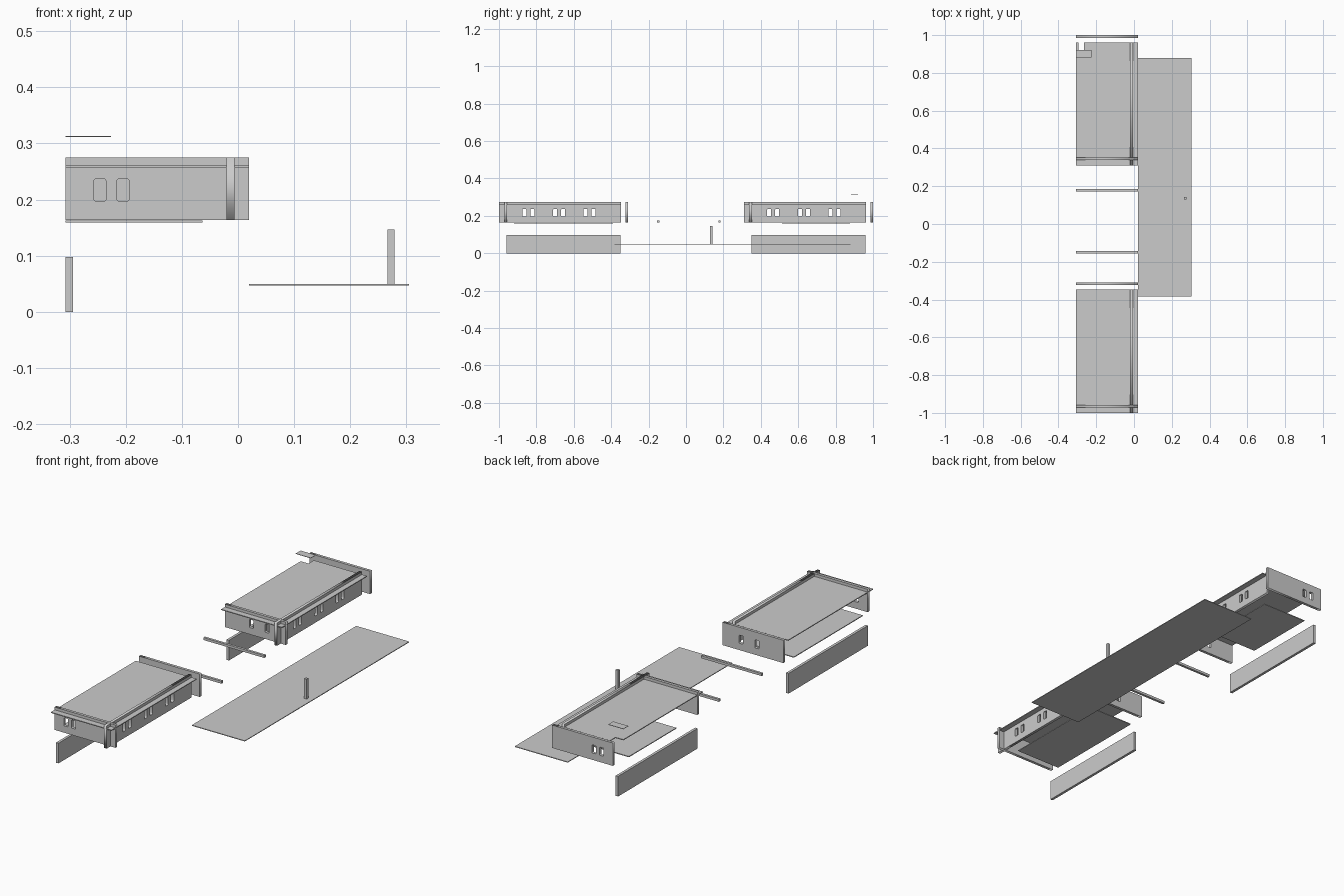
import bpy, bmesh, math
from mathutils import Matrix, Vector

if "Cube" in bpy.data.objects:
    bpy.data.objects.remove(bpy.data.objects["Cube"])


def link(name, mesh):
    ob = bpy.data.objects.new(name, mesh)
    bpy.context.collection.objects.link(ob)
    return ob


def prism(name, outline, z0, z1):
    """Flat plate from an xy outline."""
    bm = bmesh.new()
    face = bm.faces.new([bm.verts.new((x, y, z0)) for x, y in outline])
    top = bmesh.ops.extrude_face_region(bm, geom=[face])["geom"]
    verts = [v for v in top if isinstance(v, bmesh.types.BMVert)]
    bmesh.ops.translate(bm, vec=(0, 0, z1 - z0), verts=verts)
    bmesh.ops.recalc_face_normals(bm, faces=bm.faces)
    mesh = bpy.data.meshes.new(name)
    bm.to_mesh(mesh)
    bm.free()
    return link(name, mesh)


def rect(x0, x1, y0, y1):
    return [(x0, y0), (x1, y0), (x1, y1), (x0, y1)]


def box(name, x0, x1, y0, y1, z0, z1):
    return prism(name, rect(x0, x1, y0, y1), z0, z1)


def window_outline(c):
    """Tall opening with rounded corners, centred at c along the wall."""
    w, z0, z1, r = 0.0107, 0.197, 0.237, 0.004
    pts = []
    corners = [(c + w - r, z1 - r), (c - w + r, z1 - r), (c - w + r, z0 + r), (c + w - r, z0 + r)]
    for i, (x, y) in enumerate(corners):
        for k in range(4):
            a = math.radians(90 * i + 30 * k)
            pts.append((x + r * math.cos(a), y + r * math.sin(a)))
    return pts


def wall(name, axis, a0, a1, mid, windows):
    """Wall running along an axis, with window openings through it."""
    cu = bpy.data.curves.new(name, 'CURVE')
    cu.dimensions, cu.fill_mode, cu.extrude = '2D', 'BOTH', WALL_T / 2
    for pts in [rect(a0, a1, WALL_Z0, WALL_Z1)] + [window_outline(c) for c in windows]:
        sp = cu.splines.new('POLY')
        sp.points.add(len(pts) - 1)
        for p, (x, y) in zip(sp.points, pts):
            p.co = (x, y, 0, 1)
        sp.use_cyclic_u = True
    tmp = bpy.data.objects.new(name + "_outline", cu)
    bpy.context.collection.objects.link(tmp)
    bpy.context.view_layer.update()
    deps = bpy.context.evaluated_depsgraph_get()
    mesh = bpy.data.meshes.new_from_object(tmp.evaluated_get(deps))
    bpy.data.objects.remove(tmp)
    if axis == 'X':
        m = Matrix(((1, 0, 0, 0), (0, 0, -1, mid), (0, 1, 0, 0), (0, 0, 0, 1)))
    else:
        m = Matrix(((0, 0, 1, mid), (1, 0, 0, 0), (0, 1, 0, 0), (0, 0, 0, 1)))
    mesh.transform(m)
    return link(name, mesh)


LEFT, RIGHT = -0.307, 0.02
WALL_T, WALL_Z0, WALL_Z1 = 0.014, 0.164, 0.275
ROOF_Z0, ROOF_Z1 = 0.2575, 0.2615
OUTER, INNER = (-0.246, -0.205), (-0.165, -0.08)

# Two wings: y of the roof front edge, front window places, back window places, floor range
wings = {
    "front": (-1.0, OUTER, INNER, (-0.92, -0.39)),
    "back": (0.309, INNER, OUTER, (0.512, 0.877)),
}
for wing, (y0, front_win, back_win, floor) in wings.items():
    y1 = y0 + 0.653
    # walls cross each other at the corner and rise above the roof
    wall(wing + "_wing_front_wall", 'X', LEFT, RIGHT, y0 + 0.036, front_win)
    wall(wing + "_wing_back_wall", 'X', LEFT, RIGHT, y0 + 0.684, back_win)
    side = [y0 + d + s for d in (0.157, 0.322, 0.484) for s in (-0.0215, 0.0215)]
    wall(wing + "_wing_side_wall", 'Y', y0, y1, -0.0135, side)
    # roof, with a stair notch on the back wing
    outline = rect(LEFT, RIGHT, y0, y1)
    if wing == "back":
        outline = outline[:3] + [(-0.265, y1), (-0.265, 0.92), (LEFT, 0.92)]
    prism(wing + "_wing_roof", outline, ROOF_Z0, ROOF_Z1)
    # floor and low wall below
    box(wing + "_wing_floor", LEFT, -0.063, *floor, 0.159, 0.163)
    ly = (-0.96, -0.35) if wing == "front" else (0.35, 0.96)
    box(wing + "_wing_low_wall", LEFT, -0.294, *ly, 0, 0.098)

# Cross beams between the wings
for name, y in (("front_beam", -0.149), ("back_beam", 0.179)):
    box(name, LEFT, RIGHT, y - 0.006, y + 0.006, 0.164, 0.176)

# Side terrace with a single post
box("terrace", RIGHT, 0.305, -0.383, 0.88, 0.0465, 0.05)
box("terrace_post", 0.266, 0.279, 0.129, 0.142, 0.05, 0.147)

# Small hatch cover floating over the notch
box("hatch_cover", LEFT, -0.226, 0.882, 0.92, 0.3115, 0.3135)
